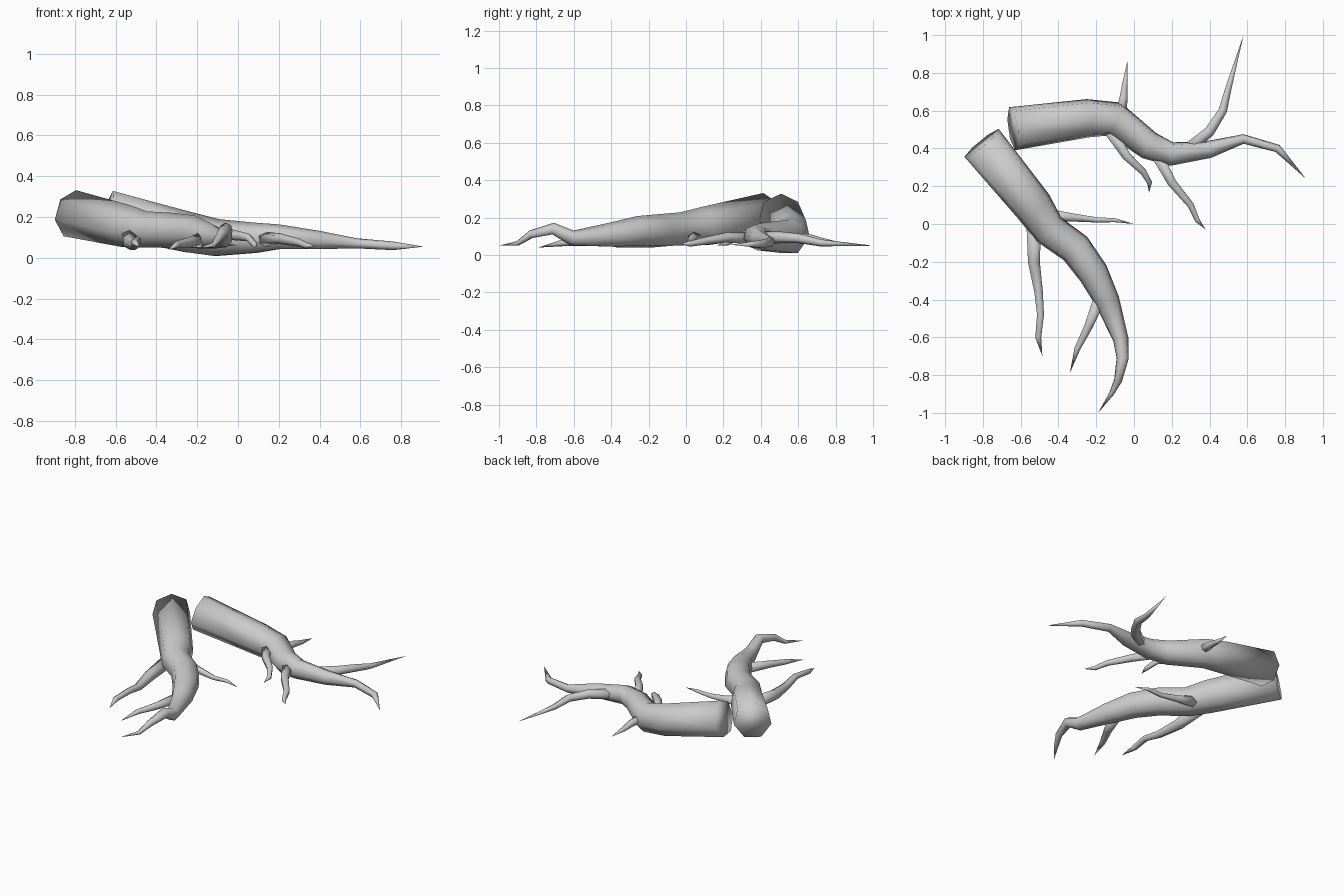
import bpy, bmesh, math
from mathutils import Vector


def tube(name, pts, sides):
    """Tapered tube through (x, y, z, radius) points; the last point is the tip."""
    bm = bmesh.new()
    cen = [Vector(p[:3]) for p in pts]
    rings = []
    for i, p in enumerate(pts[:-1]):
        a = (cen[i] - cen[i - 1]).normalized() if i else Vector()
        d = (a + (cen[i + 1] - cen[i]).normalized()).normalized()
        side = d.cross(Vector((0, 0, 1))).normalized()
        up = side.cross(d)
        ring = []
        for k in range(sides):
            t = 2 * math.pi * k / sides
            ring.append(bm.verts.new(cen[i] + p[3] * (up * math.cos(t) + side * math.sin(t))))
        rings.append(ring)
    for r0, r1 in zip(rings, rings[1:]):
        for k in range(sides):
            n = (k + 1) % sides
            bm.faces.new((r0[k], r0[n], r1[n], r1[k]))
    tip = bm.verts.new(cen[-1])
    for k in range(sides):
        bm.faces.new((rings[-1][k], rings[-1][(k + 1) % sides], tip))
    bm.faces.new(rings[0])
    bmesh.ops.recalc_face_normals(bm, faces=bm.faces)
    for f in bm.faces:
        f.smooth = True
    me = bpy.data.meshes.new(name)
    bm.to_mesh(me)
    bm.free()
    bpy.context.collection.objects.link(bpy.data.objects.new(name, me))


# thick main roots
tube("back_root", [(-.64, .505, .213, .118), (-.24, .56, .12, .104), (-.10, .555, .095, .095),
                   (.08, .415, .095, .078), (.20, .37, .10, .064), (.40, .395, .085, .047),
                   (.58, .45, .07, .026), (.76, .40, .058, .022), (.91, .24, .055, 0)], 7)
tube("front_root", [(-.805, .427, .213, .120), (-.53, .09, .15, .107), (-.45, -.03, .135, .093),
                    (-.31, -.13, .13, .09), (-.215, -.26, .125, .083), (-.14, -.41, .105, .067),
                    (-.07, -.61, .09, .042), (-.06, -.71, .14, .033), (-.085, -.83, .11, .022),
                    (-.12, -.90, .062, .013), (-.19, -1.0, .05, 0)], 7)

# thin side rootlets
rootlets = {
    "back_rootlet_1": [(-.07, .57, .09, .035), (-.055, .67, .085, .024), (-.047, .75, .07, .016),
                       (-.035, .86, .06, 0)],
    "back_rootlet_2": [(-.13, .50, .09, .038), (-.04, .36, .115, .027), (.05, .275, .10, .02),
                       (.082, .22, .065, .015), (.08, .165, .05, 0)],
    "back_rootlet_3": [(.12, .37, .09, .036), (.20, .22, .095, .027), (.30, .10, .075, .02),
                       (.335, .02, .06, .015), (.38, -.03, .06, 0)],
    "back_rootlet_4": [(.26, .375, .09, .038), (.40, .49, .095, .032), (.47, .60, .09, .026),
                       (.50, .72, .065, .019), (.58, 1.0, .05, 0)],
    "front_rootlet_1": [(-.45, .045, .10, .04), (-.33, .035, .08, .025), (-.20, .022, .065, .016),
                        (-.10, .02, .07, .012), (0, 0, .06, 0)],
    "front_rootlet_2": [(-.53, -.01, .10, .045), (-.53, -.20, .075, .036), (-.505, -.36, .065, .026),
                        (-.495, -.48, .085, .021), (-.507, -.60, .075, .018), (-.485, -.70, .055, 0)],
    "front_rootlet_3": [(-.18, -.39, .09, .038), (-.24, -.54, .075, .026), (-.30, -.66, .065, .018),
                        (-.34, -.79, .04, 0)],
}
for name, pts in rootlets.items():
    tube(name, pts, 6)
